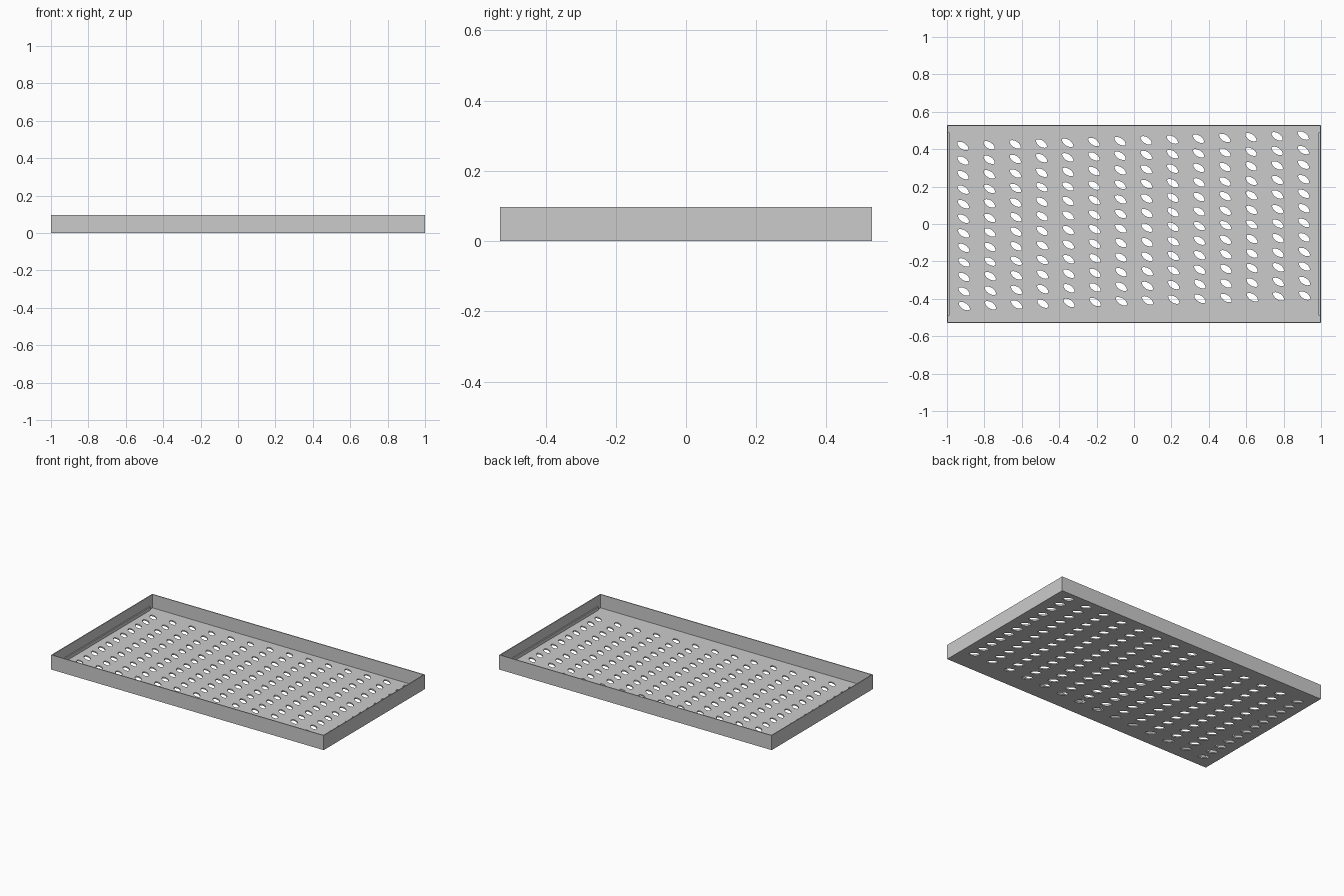
import bpy
import math
from mathutils import Matrix, Vector

cube = bpy.data.objects.get("Cube")
if cube:
    bpy.data.objects.remove(cube)

HALF_X, HALF_Y, HEIGHT = 1.0, 0.53, 0.097
WALL, FLOOR = 0.006, 0.008
COLUMNS, ROWS = 14, 12

grey = bpy.data.materials.new("Sheet grey")
grey.use_nodes = True
grey.diffuse_color = (0.6, 0.6, 0.6, 1)
grey.node_tree.nodes["Principled BSDF"].inputs["Base Color"].default_value = grey.diffuse_color


def rectangle(hx, hy):
    return [(-hx, -hy), (hx, -hy), (hx, hy), (-hx, hy)]


def lens(cx, cy, half_long=0.035, half_short=0.017, tilt=-33, steps=8):
    """Pointed oval slot outline."""
    turn = Matrix.Rotation(math.radians(tilt), 2)
    points = []
    for i in range(2 * steps):
        a = math.pi * i / steps
        s = math.sin(a)
        p = Vector((half_long * math.cos(a), half_short * s * abs(s) ** 0.3))
        points.append(turn @ p + Vector((cx, cy)))
    return points


def plate(name, outlines, bottom, top):
    """Flat sheet from closed outlines; inner outlines become holes."""
    curve = bpy.data.curves.new(name, "CURVE")
    curve.dimensions = "2D"
    curve.fill_mode = "BOTH"
    curve.extrude = (top - bottom) / 2
    for outline in outlines:
        spline = curve.splines.new("POLY")
        spline.points.add(len(outline) - 1)
        for point, (x, y) in zip(spline.points, outline):
            point.co = (x, y, 0, 1)
        spline.use_cyclic_u = True
        spline.use_smooth = False
    helper = bpy.data.objects.new(name + " outline", curve)
    bpy.context.collection.objects.link(helper)
    graph = bpy.context.evaluated_depsgraph_get()
    mesh = bpy.data.meshes.new_from_object(helper.evaluated_get(graph))
    bpy.data.objects.remove(helper)
    bpy.data.curves.remove(curve)
    mesh.transform(Matrix.Translation((0, 0, (top + bottom) / 2)))
    mesh.materials.clear()
    mesh.materials.append(grey)
    obj = bpy.data.objects.new(name, mesh)
    bpy.context.collection.objects.link(obj)
    return obj


# Perforated floor, with rows that climb slightly towards +x
slots = []
for c in range(COLUMNS):
    for r in range(ROWS):
        x = -0.915 + 0.14 * c + 0.0007 * r
        y = 0.417 + 0.0043 * c - 0.0778 * r
        slots.append(lens(x, y))
plate("tray_floor", [rectangle(HALF_X, HALF_Y)] + slots, 0, FLOOR)

# Upright rim
plate("tray_rim", [rectangle(HALF_X, HALF_Y),
                   rectangle(HALF_X - WALL, HALF_Y - WALL)], FLOOR, HEIGHT)

# Low strips along the inside of both end walls
for side, label in ((1, "left"), (-1, "right")):
    strip = [(x + side * (HALF_X - WALL - 0.004), y) for x, y in rectangle(0.004, 0.49)]
    plate(label + "_end_strip", [strip], FLOOR, 0.03)
